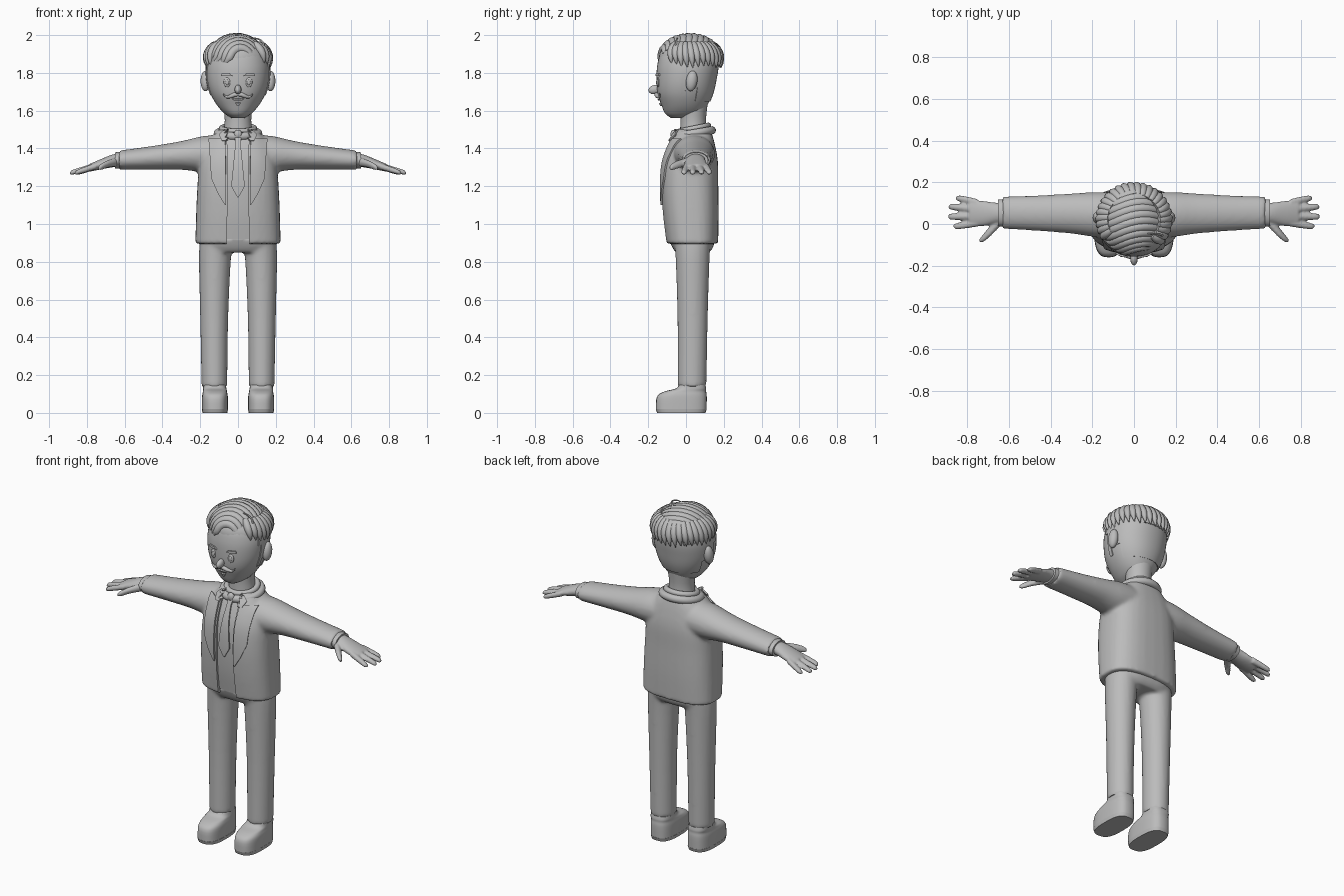
import bpy, bmesh, random
from math import sin, cos, pi, radians
from mathutils import Vector
from mathutils.bvhtree import BVHTree

random.seed(4)
if "Cube" in bpy.data.objects:
    bpy.data.objects.remove(bpy.data.objects["Cube"])

grey = bpy.data.materials.new("plain grey")
grey.use_nodes = True
grey.diffuse_color = (0.5, 0.5, 0.5, 1)
grey.node_tree.nodes["Principled BSDF"].inputs["Base Color"].default_value = (0.5, 0.5, 0.5, 1)


def add(name, data):
    obj = bpy.data.objects.new(name, data)
    bpy.context.scene.collection.objects.link(obj)
    data.materials.clear()
    data.materials.append(grey)
    return obj


def finish(obj, angle=40):
    """Apply modifiers and shade smooth, keeping hard edges."""
    bpy.ops.object.select_all(action='DESELECT')
    obj.select_set(True)
    bpy.context.view_layer.objects.active = obj
    bpy.ops.object.convert(target='MESH')
    bpy.ops.object.shade_smooth_by_angle(angle=radians(angle))
    return obj


def spline(rows, t):
    """Catmull-Rom point on a list of tuples, t in 0..1."""
    n = len(rows) - 1
    i = min(int(t * n), n - 1)
    f = t * n - i
    a, b, c, d = (Vector(rows[max(0, min(n, i + k))]) for k in (-1, 0, 1, 2))
    return 0.5 * (2 * b + (c - a) * f + (2 * a - 5 * b + 4 * c - d) * f ** 2
                  + (3 * b - 3 * c + d - a) * f ** 3)


def loft(bm, rows, axis="z", power=2.0, sides=32, steps=4, keep=None):
    """Skin superellipse rings (position, centre a, centre b, radius a, radius b)."""
    count, rings = (len(rows) - 1) * steps, []
    for k in range(count + 1):
        p, ca, cb, ra, rb = spline(rows, k / count)
        ring = []
        for j in range(sides):
            c, s = cos(2 * pi * j / sides), sin(2 * pi * j / sides)
            a = ca + ra * abs(c) ** (2 / power) * (1 if c > 0 else -1)
            b = cb + rb * abs(s) ** (2 / power) * (1 if s > 0 else -1)
            ring.append(bm.verts.new((a, b, p) if axis == "z" else (p, a, b)))
        rings.append(ring)
    for lo, hi in zip(rings, rings[1:]):
        for j in range(sides):
            q = (lo[j], lo[(j + 1) % sides], hi[(j + 1) % sides], hi[j])
            if keep is None or keep(sum((v.co for v in q), Vector()) / 4):
                bm.faces.new(q)
    if keep is None:
        bm.faces.new(rings[0])
        bm.faces.new(rings[-1])
    else:
        bmesh.ops.delete(bm, geom=[v for v in bm.verts if not v.link_faces], context='VERTS')


def build(name, *lofts, voxel=0, blur=6, angle=40, thick=0):
    """One mesh from several lofts, optionally fused into a soft body."""
    bm = bmesh.new()
    for rows, opts in lofts:
        loft(bm, rows, **opts)
    bmesh.ops.recalc_face_normals(bm, faces=bm.faces)
    me = bpy.data.meshes.new(name)
    bm.to_mesh(me)
    obj = add(name, me)
    if voxel:
        m = obj.modifiers.new("fuse", 'REMESH')
        m.mode, m.voxel_size = 'VOXEL', voxel
        m = obj.modifiers.new("soften", 'SMOOTH')
        m.iterations = blur
    if thick:
        obj.modifiers.new("thickness", 'SOLIDIFY').thickness = thick
    return finish(obj, angle)


def tube(name, paths, closed=False, sides=3):
    """Tapered tubes; each path is a list of (x, y, z, radius)."""
    cu = bpy.data.curves.new(name, 'CURVE')
    cu.dimensions, cu.bevel_depth, cu.bevel_resolution = '3D', 1, sides
    cu.use_fill_caps = True
    for path in paths:
        sp = cu.splines.new('POLY')
        sp.points.add(len(path) - 1)
        sp.use_cyclic_u = closed
        for pt, (x, y, z, r) in zip(sp.points, path):
            pt.co, pt.radius = (x, y, z, 1), r
    return finish(add(name, cu), 60)


def ball(name, centre, size, rot=0):
    bm = bmesh.new()
    bmesh.ops.create_uvsphere(bm, u_segments=20, v_segments=12, radius=1)
    me = bpy.data.meshes.new(name)
    bm.to_mesh(me)
    obj = add(name, me)
    obj.location, obj.scale, obj.rotation_euler = centre, size, (rot, 0, 0)
    return finish(obj, 60)


def front_of(obj):
    """Return a function giving the front surface y at (x, z)."""
    tree = BVHTree.FromObject(obj, bpy.context.evaluated_depsgraph_get())

    def y(x, z):
        hit = tree.ray_cast(Vector((x, -1, z)), Vector((0, 1, 0)))[0]
        return hit.y if hit else -0.05
    return y


def strip(name, rows, y_at, lift=0.004, thick=0.009):
    """Thin cloth panel laid on a front surface; rows are (z, x start, x end)."""
    bm, prev = bmesh.new(), None
    for (za, a0, a1), (zb, b0, b1) in zip(rows, rows[1:]):
        for k in range(7):
            f = k / 6
            z, x0, x1 = za + (zb - za) * f, a0 + (b0 - a0) * f, a1 + (b1 - a1) * f
            xs = [x0 + (x1 - x0) * j / 4 for j in range(5)]
            cur = [bm.verts.new((x, y_at(x, z) - lift, z)) for x in xs]
            if prev and k:
                for j in range(4):
                    bm.faces.new((prev[j], prev[j + 1], cur[j + 1], cur[j]))
            prev = cur
    bmesh.ops.remove_doubles(bm, verts=bm.verts, dist=0.0005)
    bmesh.ops.recalc_face_normals(bm, faces=bm.faces)
    me = bpy.data.meshes.new(name)
    bm.to_mesh(me)
    obj = add(name, me)
    m = obj.modifiers.new("thickness", 'SOLIDIFY')
    m.thickness, m.offset = thick, 0
    return finish(obj)


def flip(rows):
    """Mirror x-axis loft rings."""
    return [(-r[0], *r[1:]) for r in rows]


# trousers
def leg(s):
    return [(0.14, s * .125, .032, .068, .076), (0.5, s * .126, .035, .074, .08),
            (0.82, s * .122, .035, .085, .09), (0.93, s * .11, .035, .09, .1)]


hips = [(0.85, 0, .035, .195, .09), (0.88, 0, .035, .2, .11), (0.93, 0, .03, .2, .125)]
build("trousers", (leg(1), {}), (leg(-1), {}), (hips, {"power": 2.5}), voxel=.01, blur=5)

# jacket with fused sleeves, cut open down the front
body = [(.895, 0, .033, .226, .137), (1.05, 0, .025, .222, .148), (1.2, 0, .02, .215, .151),
        (1.33, 0, .024, .203, .145), (1.43, 0, .033, .165, .118), (1.5, 0, .04, .1, .09)]
sleeve = [(.04, .04, 1.375, .11, .1), (.18, .045, 1.37, .108, .096), (.3, .05, 1.363, .096, .076),
          (.46, .052, 1.35, .085, .062), (.63, .054, 1.338, .077, .051)]
along = {"axis": "x"}
jacket = build("jacket", (body, {"power": 2.7}), (sleeve, along), (flip(sleeve), along),
               voxel=.01, blur=8)
cut = build("opening_cutter", ([(.8, 0, -.2, .062, .17), (1.2, 0, -.2, .055, .17),
                                (1.6, 0, -.2, .06, .2)], {"power": 12, "sides": 40}))
cut.hide_render = True
m = jacket.modifiers.new("opening", 'BOOLEAN')
m.operation, m.object = 'DIFFERENCE', cut
finish(jacket)
bpy.data.objects.remove(cut)

# shirt, tie, lapels and collars
inner = [(z + (.025 if i == 0 else 0), cx, cy, rx - .02, ry - .012)
         for i, (z, cx, cy, rx, ry) in enumerate(body)]
shirt = build("shirt", (inner, {"power": 2.7}))
on_shirt, on_jacket = front_of(shirt), front_of(jacket)
strip("tie", [(1.47, -.018, .018), (1.43, -.013, .013), (1.2, -.036, .036), (1.14, -.002, .002)],
      on_shirt, .012)
ball("tie_knot", (0, on_shirt(0, 1.465) - .01, 1.475), (.022, .016, .024))
for s, side in ((1, "left"), (-1, "right")):
    strip(side + "_lapel", [(1.45, s * .068, s * .155), (1.4, s * .066, s * .15),
                            (1.24, s * .064, s * .14), (1.16, s * .064, s * .105),
                            (1.1, s * .063, s * .068)], on_jacket, .006)
    strip(side + "_collar_wing", [(1.5, s * .02, s * .07), (1.47, s * .03, s * .1),
                                  (1.44, s * .062, s * .085)], on_jacket, .014)
for name, r, z0, thick in (("jacket_collar", .102, 1.48, .022), ("shirt_collar", .082, 1.505, .016)):
    ring = [2 * pi * k / 40 for k in range(40)]
    tube(name, [[(r * cos(a) * 1.05, .04 + r * .95 * sin(a), z0 + .016 * sin(a), thick)
                 for a in ring]], closed=True)

# hands, cuffs and shoes
for s, side in ((1, "left"), (-1, "right")):
    palm = [(.6, .054, 1.342, .05, .036), (.66, .052, 1.335, .05, .034),
            (.72, .05, 1.318, .06, .028), (.79, .053, 1.296, .062, .02)]
    parts = [(palm, along)]
    for y0, y1, end in ((.102, .122, .855), (.07, .082, .888), (.037, .035, .89), (.005, -.01, .865)):
        parts.append(([(.75, y0, 1.307, .018, .018), (end - .02, y1, 1.276, .016, .014),
                       (end, y1, 1.268, .006, .006)], {"axis": "x", "sides": 12}))
    parts.append(([(.64, .02, 1.33, .03, .025), (.69, -.035, 1.318, .026, .02),
                   (.725, -.07, 1.302, .018, .017), (.742, -.08, 1.295, .006, .008)],
                  {"axis": "x", "sides": 12}))
    if s < 0:
        parts = [(flip(rows), opts) for rows, opts in parts]
    build(side + "_hand", *parts, voxel=.006, blur=4)
    cuff = [(s * .61, .054, 1.34, .066, .044), (s * .652, .053, 1.336, .064, .043)]
    build(side + "_cuff", (cuff, along))
    sole = [(0, s * .122, -.025, .066, .128), (.02, s * .122, -.025, .069, .135)]
    upper = [(.02, s * .122, -.025, .068, .134), (.085, s * .122, -.022, .068, .132),
             (.112, s * .122, -.005, .064, .112), (.128, s * .123, .025, .062, .082),
             (.147, s * .124, .033, .06, .07)]
    build(side + "_sole", (sole, {"power": 2.8}))
    build(side + "_shoe", (upper, {"power": 2.8}))

# neck and head
build("neck", ([(1.47, 0, .04, .078, .072), (1.55, 0, .038, .07, .068), (1.64, 0, .04, .08, .075)], {}))
skull = [(1.562, 0, -.03, .035, .05), (1.585, 0, -.015, .072, .095), (1.63, 0, -.008, .112, .122),
         (1.69, 0, -.005, .145, .145), (1.76, 0, 0, .163, .156), (1.84, 0, .008, .165, .16),
         (1.91, 0, .015, .142, .145), (1.965, 0, .02, .08, .09)]
round_head = {"power": 2.15, "sides": 48, "steps": 6}
head = build("head", (skull, round_head), angle=60)
face = front_of(head)

# close-cropped hair with sideburns
crop = [(z, cx, cy, rx + .005, ry + .005) for z, cx, cy, rx, ry in skull]
build("cropped_hair", (crop, dict(round_head, keep=lambda p: 1.72 < p.z < 1.9 and p.y > -.03
                                  or p.z > 1.645 and p.z < 1.73 and p.y > .055
                                  or 1.68 < p.z < 1.73 and -.03 < p.y < .005)),
      thick=.006)

# face details
ball("nose", (0, face(0, 1.71) - .012, 1.712), (.018, .034, .024), .25)
strip("mouth", [(1.662, -.03, .03), (1.654, -.02, .02)], face)
strip("chin_tuft", [(1.642, -.014, .014), (1.625, -.004, .004)], face)
for s, side in ((1, "left"), (-1, "right")):
    ball(side + "_eye", (s * .057, face(.057, 1.75), 1.75), (.019, .008, .026))
    ball(side + "_pupil", (s * .057, face(.057, 1.75) - .006, 1.75), (.009, .005, .014))
    strip(side + "_brow", [(1.797, s * .045, s * .085), (1.784, s * .03, s * .088)], face)
    ball(side + "_ear", (s * .172, .03, 1.757), (.026, .03, .055), -.15)
    tache = [(0, 1.684, .007), (.018, 1.685, .012), (.038, 1.676, .011), (.058, 1.672, .007),
             (.072, 1.68, .004), (.078, 1.692, .002)]
    tube(side + "_moustache", [[(s * x, face(x, z) - .008, z, r) for x, z, r in tache]])


# swept hair: long locks over the crown, short locks hanging around the sides
def over(x_angle, y_angle, grow=1.0):
    w = cos(y_angle) ** .8
    return (.158 * grow * w * sin(x_angle), .02 + .15 * grow * sin(y_angle),
            1.835 + .145 * grow * w * cos(x_angle))


build("hair_base", ([(1.84, 0, .016, .168, .162), (1.9, 0, .018, .158, .158),
                     (1.95, 0, .02, .11, .125), (1.975, 0, .02, .04, .05)], {}), angle=60)
locks = []
for i in range(13):
    ya = -1.2 + i * .19
    path = []
    for k in range(15):
        t = k / 14
        wave = .13 * sin(t * 6) + .18 * (1 - t) ** 2
        x, y, z = over(.75 - 2.3 * t, max(-1.25, min(1.3, ya + wave)), 1 + .06 * sin(pi * t))
        path.append((x, y, z, .004 + .021 * sin(pi * (.2 + .8 * t)) ** .7 if k < 14 else .002))
    locks.append(path)
tube("swept_locks", locks)
hanging = []
for i in range(25):
    a = -.75 + i * (pi + 1.2) / 24
    drop = 1.825 + .014 * random.random() + (.02 if a < -.4 else 0)
    path = []
    for k in range(8):
        t = k / 7
        out = .72 + .34 * sin(t * pi * .62)
        path.append((.163 * out * cos(a + .12 * t), .022 + .158 * out * sin(a + .12 * t),
                     1.955 + (drop - 1.955) * t ** 1.2, .002 + .02 * sin(pi * (.25 + .75 * t))))
    hanging.append(path)
tube("hanging_locks", hanging)
tube("stray_curl", [[(.09 + .045 * sin(a), -.06 + .004 * a, 1.94 - .025 * cos(a) + .006 * a, .008 - .0015 * a)
                     for a in (k * .4 for k in range(11))]])
